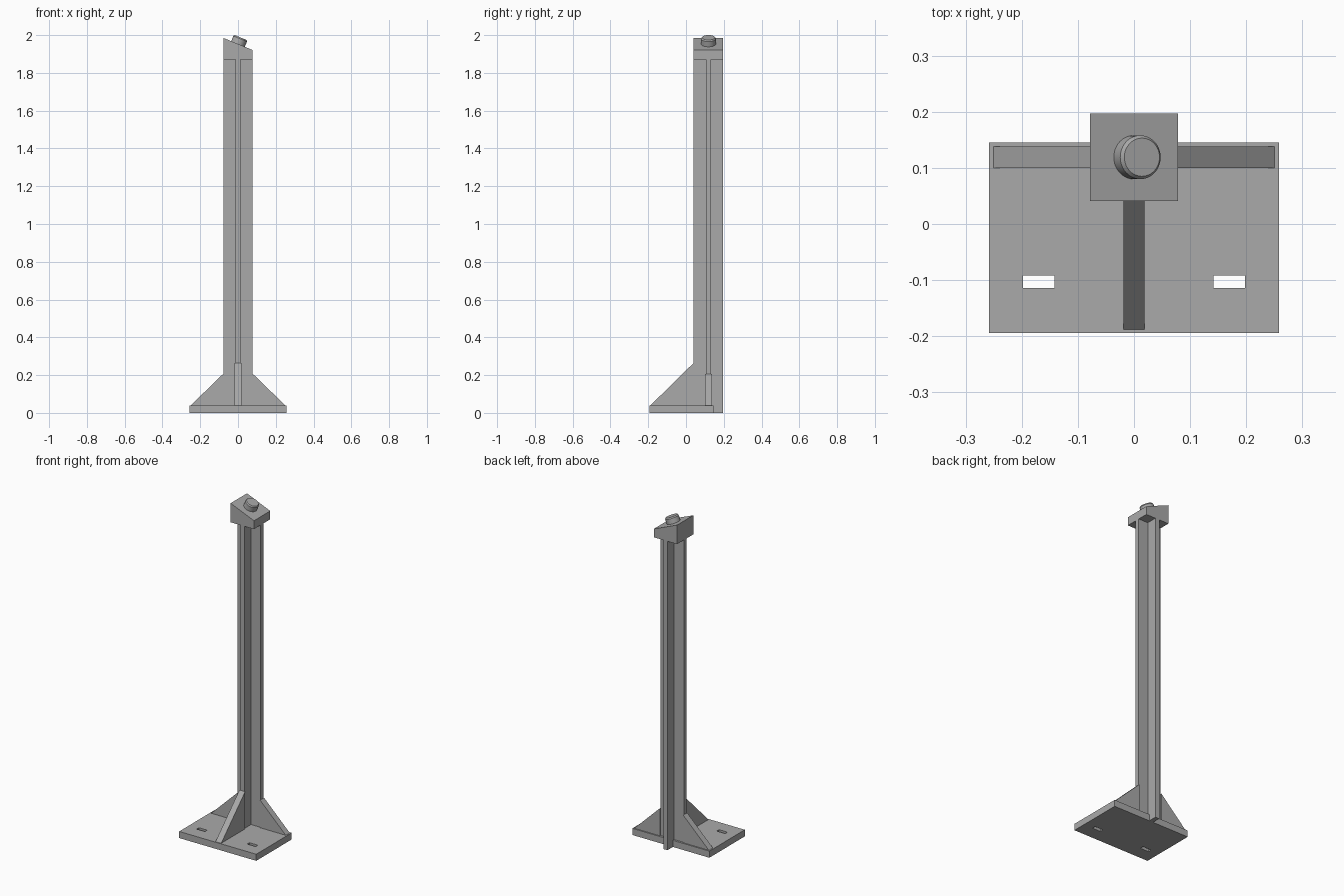
import bpy, bmesh, math
from mathutils import Matrix, Vector

cube = bpy.data.objects.get("Cube")
if cube:
    bpy.data.objects.remove(cube, do_unlink=True)

grey = bpy.data.materials.new("plain grey")
grey.use_nodes = True
colour = (0.4, 0.4, 0.4, 1)
grey.diffuse_color = colour
grey.node_tree.nodes["Principled BSDF"].inputs["Base Color"].default_value = colour

POST_Y = 0.119     # post axis
HALF = 0.078       # half width of post and head
FIN = 0.0135       # half thickness of the post fins
WEB = 0.019        # half thickness of the gussets
PLATE = 0.04       # plate thickness
HEAD_Z = 1.87
TILT = math.radians(22.5)


def prism(name, outline, depth, matrix=Matrix()):
    """Extrude a flat outline along its local z by depth, then place it."""
    bm = bmesh.new()
    face = bm.faces.new([bm.verts.new((x, y, 0)) for x, y in outline])
    side = bmesh.ops.extrude_face_region(bm, geom=[face])
    top = [v for v in side["geom"] if isinstance(v, bmesh.types.BMVert)]
    bmesh.ops.translate(bm, verts=top, vec=(0, 0, depth))
    bmesh.ops.recalc_face_normals(bm, faces=bm.faces)
    bm.transform(matrix)
    mesh = bpy.data.meshes.new(name)
    bm.to_mesh(mesh)
    bm.free()
    mesh.materials.append(grey)
    obj = bpy.data.objects.new(name, mesh)
    bpy.context.collection.objects.link(obj)
    return obj


def rect(x0, x1, y0, y1):
    return [(x0, y0), (x1, y0), (x1, y1), (x0, y1)]


def upright(angle, thickness):
    """Place an outline drawn in (outward, up) around the post axis."""
    return (Matrix.Translation((0, POST_Y, 0)) @ Matrix.Rotation(angle, 4, "Z")
            @ Matrix.Rotation(math.pi / 2, 4, "X")
            @ Matrix.Translation((0, 0, -thickness / 2)))


# Base plate with two slots and a notch around the rear fin
plate = prism("base_plate", rect(-0.258, 0.258, -0.194, 0.145), PLATE)
for side, x in (("left", 0.1695), ("right", -0.1695)):
    cutter = prism(side + "_slot_cutter", rect(x - 0.028, x + 0.028, -0.114, -0.092),
                   0.2, Matrix.Translation((0, 0, -0.1)))
    cutter.hide_render = True
    cutter.hide_viewport = True
    cutter.display_type = "WIRE"
    cut = plate.modifiers.new(side + " slot", "BOOLEAN")
    cut.operation = "DIFFERENCE"
    cut.solver = "EXACT"
    cut.object = cutter

# Cross-shaped post
quarter = [(HALF, -FIN), (HALF, FIN), (FIN, FIN)]
cross = []
for i in range(4):
    turn = Matrix.Rotation(i * math.pi / 2, 2)
    cross += [tuple(turn @ Vector(p)) for p in quarter]
prism("post", cross, HEAD_Z, Matrix.Translation((0, POST_Y, 0)))

# Triangular gussets: left, right and front
for name, angle, reach, height in (("left_gusset", 0, 0.25, 0.207),
                                   ("right_gusset", math.pi, 0.25, 0.207),
                                   ("front_gusset", -math.pi / 2, 0.307, 0.265)):
    outline = [(HALF, PLATE), (reach, PLATE), (HALF, height)]
    prism(name, outline, 2 * WEB, upright(angle, 2 * WEB))

# Head block with a sloping top
rise = HALF * math.tan(TILT)
head = [(-HALF, HEAD_Z), (HALF, HEAD_Z), (HALF, 1.953 - rise), (-HALF, 1.953 + rise)]
prism("head_block", head, 2 * HALF, upright(0, 2 * HALF))

# Tilted round stud with a chamfered rim
bm = bmesh.new()
stud_profile = [(0, 0), (0.039, 0), (0.039, 0.03), (0.034, 0.037), (0, 0.037)]
points = [bm.verts.new((r, 0, z)) for r, z in stud_profile]
edges = [bm.edges.new(pair) for pair in zip(points, points[1:])]
bmesh.ops.spin(bm, geom=points + edges, cent=(0, 0, 0), axis=(0, 0, 1),
               angle=math.tau, steps=48)
bmesh.ops.remove_doubles(bm, verts=bm.verts, dist=0.0001)
bmesh.ops.recalc_face_normals(bm, faces=bm.faces)
bm.transform(Matrix.Translation((0, POST_Y, 1.953)) @ Matrix.Rotation(TILT, 4, "Y"))
mesh = bpy.data.meshes.new("stud")
bm.to_mesh(mesh)
bm.free()
mesh.materials.append(grey)
stud = bpy.data.objects.new("stud", mesh)
bpy.context.collection.objects.link(stud)
bpy.context.view_layer.objects.active = stud
stud.select_set(True)
bpy.ops.object.shade_smooth_by_angle(angle=math.radians(30))
